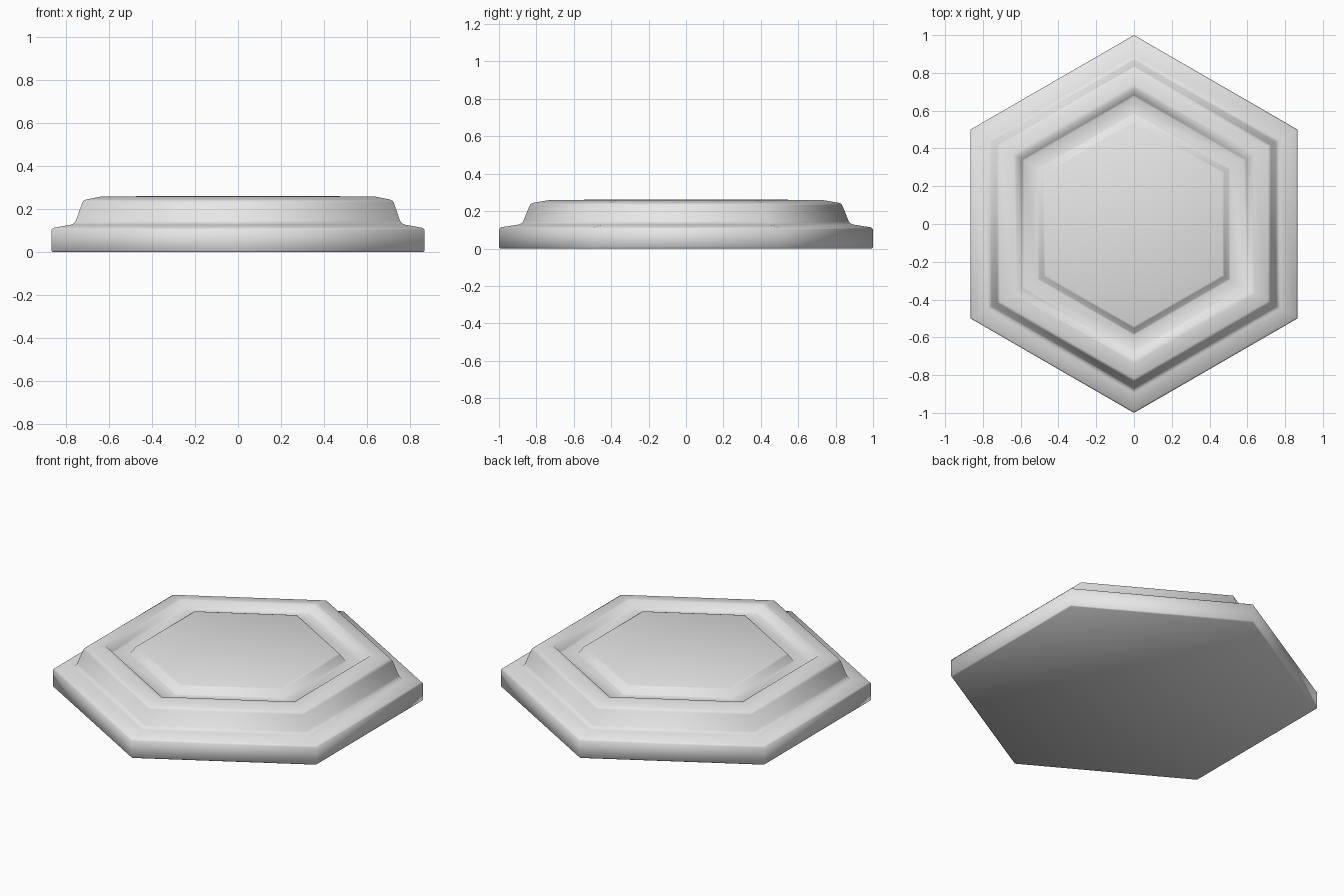
import bpy, bmesh, math

cube = bpy.data.objects.get("Cube")
if cube:
    bpy.data.objects.remove(cube)

SIDES = 6

# Light grey finish
grey = bpy.data.materials.new("light_grey")
grey.use_nodes = True
colour = (0.8, 0.8, 0.8, 1)
grey.diffuse_color = colour
grey.node_tree.nodes["Principled BSDF"].inputs["Base Color"].default_value = colour

# Cross-section from the underside up: (distance to flat side, height)
profile = [
    (0.86, 0.0), (0.866, 0.006),                               # foot
    (0.866, 0.104), (0.858, 0.113),                            # base side
    (0.775, 0.128), (0.762, 0.134), (0.753, 0.146),            # ledge and cove
    (0.724, 0.23), (0.718, 0.239), (0.708, 0.244),             # raised wall
    (0.64, 0.258), (0.62, 0.257),                              # rim
    (0.592, 0.222), (0.582, 0.218),                            # groove
    (0.51, 0.218), (0.502, 0.222),
    (0.478, 0.258), (0.468, 0.262),                            # centre panel
]

# Stack of hexagonal rings joined by bands, closed by two caps
bm = bmesh.new()
rings = []
for flat, z in profile:
    r = flat / math.cos(math.pi / SIDES)
    angles = [math.pi / 2 + math.tau * i / SIDES for i in range(SIDES)]
    rings.append([bm.verts.new((r * math.cos(a), r * math.sin(a), z)) for a in angles])
for low, high in zip(rings, rings[1:]):
    for i in range(SIDES):
        j = (i + 1) % SIDES
        bm.faces.new((low[i], low[j], high[j], high[i]))
bm.faces.new(rings[0][::-1])
bm.faces.new(rings[-1])
bmesh.ops.recalc_face_normals(bm, faces=bm.faces)

mesh = bpy.data.meshes.new("hexagonal_base")
bm.to_mesh(mesh)
bm.free()
mesh.materials.append(grey)
base = bpy.data.objects.new("hexagonal_base", mesh)
bpy.context.collection.objects.link(base)

# Soft moulding with crisp corners
bpy.context.view_layer.objects.active = base
base.select_set(True)
bpy.ops.object.shade_smooth_by_angle(angle=math.radians(50))
